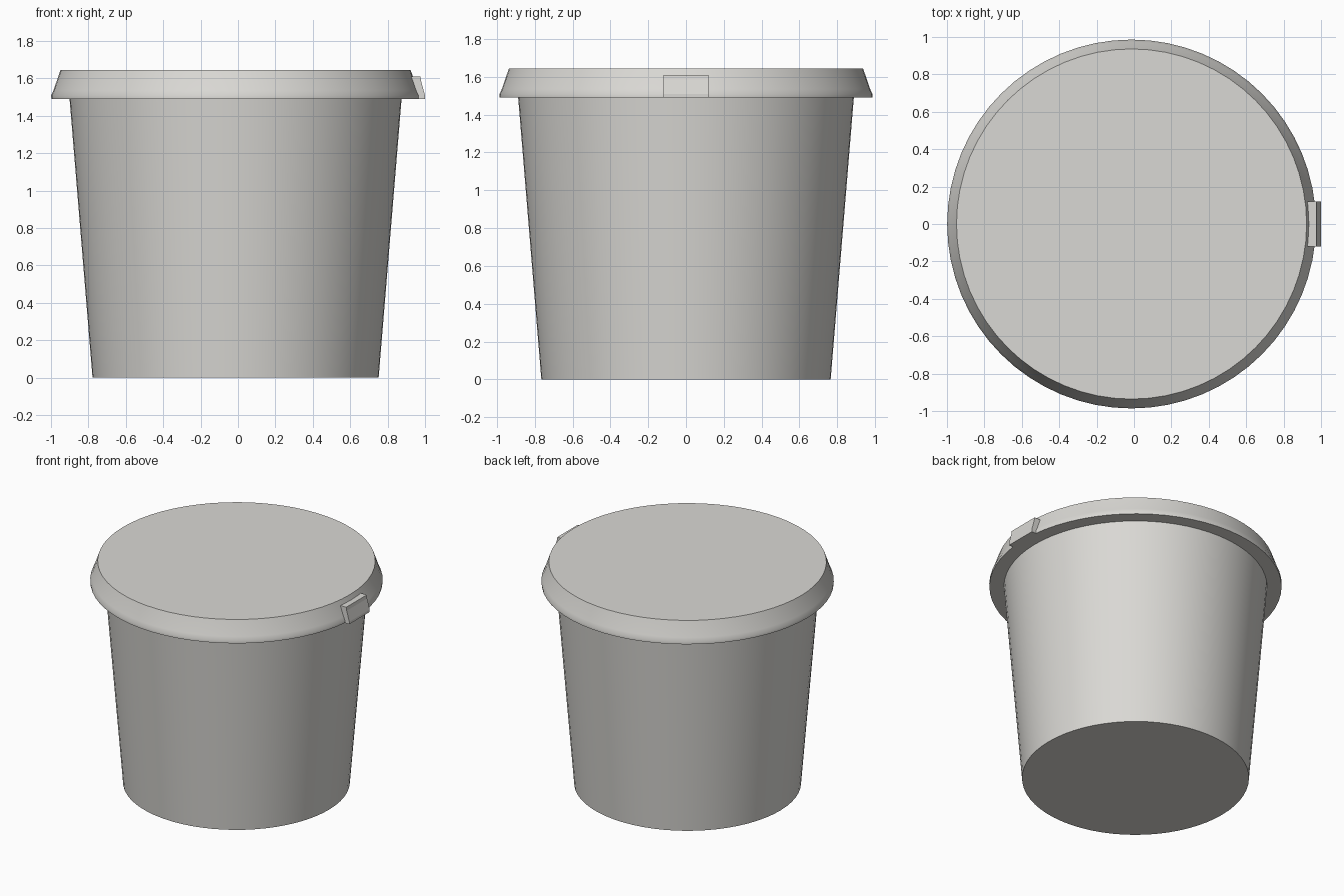
import bpy, bmesh, math

cube = bpy.data.objects.get("Cube")
if cube:
    bpy.data.objects.remove(cube, do_unlink=True)

CENTRE_X = -0.013
SIDES = 64

plastic = bpy.data.materials.new("warm_grey_plastic")
plastic.use_nodes = True
colour = (0.70, 0.69, 0.66, 1)
plastic.diffuse_color = colour
plastic.node_tree.nodes["Principled BSDF"].inputs["Base Color"].default_value = colour


def finish(name, bm, smooth):
    bmesh.ops.recalc_face_normals(bm, faces=bm.faces)
    mesh = bpy.data.meshes.new(name)
    bm.to_mesh(mesh)
    bm.free()
    mesh.materials.append(plastic)
    obj = bpy.data.objects.new(name, mesh)
    bpy.context.collection.objects.link(obj)
    if smooth:
        bpy.ops.object.select_all(action="DESELECT")
        obj.select_set(True)
        bpy.context.view_layer.objects.active = obj
        bpy.ops.object.shade_smooth_by_angle(angle=math.radians(35))
    return obj


def turned(name, profile):
    """Stack rings of (radius, height) and cap both ends."""
    bm = bmesh.new()
    rings = []
    for radius, z in profile:
        angles = [2 * math.pi * i / SIDES for i in range(SIDES)]
        rings.append([bm.verts.new((CENTRE_X + radius * math.cos(a),
                                    radius * math.sin(a), z)) for a in angles])
    for low, high in zip(rings, rings[1:]):
        for i in range(SIDES):
            j = (i + 1) % SIDES
            bm.faces.new((low[i], low[j], high[j], high[i]))
    bm.faces.new(rings[0])
    bm.faces.new(rings[-1])
    return finish(name, bm, True)


def extruded(name, profile, half_width):
    """Extrude an (x, z) outline across y."""
    bm = bmesh.new()
    face = bm.faces.new([bm.verts.new((x, -half_width, z)) for x, z in profile])
    result = bmesh.ops.extrude_face_region(bm, geom=[face])
    verts = [v for v in result["geom"] if isinstance(v, bmesh.types.BMVert)]
    bmesh.ops.translate(bm, verts=verts, vec=(0, 2 * half_width, 0))
    return finish(name, bm, False)


# Tapered tub, reaching just inside the lid
turned("tub_body", [(0.765, 0), (0.888, 1.495)])

# Overhanging lid with a short lip and sloping rim
turned("lid", [(0.985, 1.49), (0.986, 1.508), (0.974, 1.535), (0.936, 1.645)])

# Pull tab on the rim
extruded("lid_tab", [(0.90, 1.49), (1.0, 1.49), (1.0, 1.508),
                     (0.979, 1.585), (0.975, 1.61), (0.90, 1.61)], 0.12)
